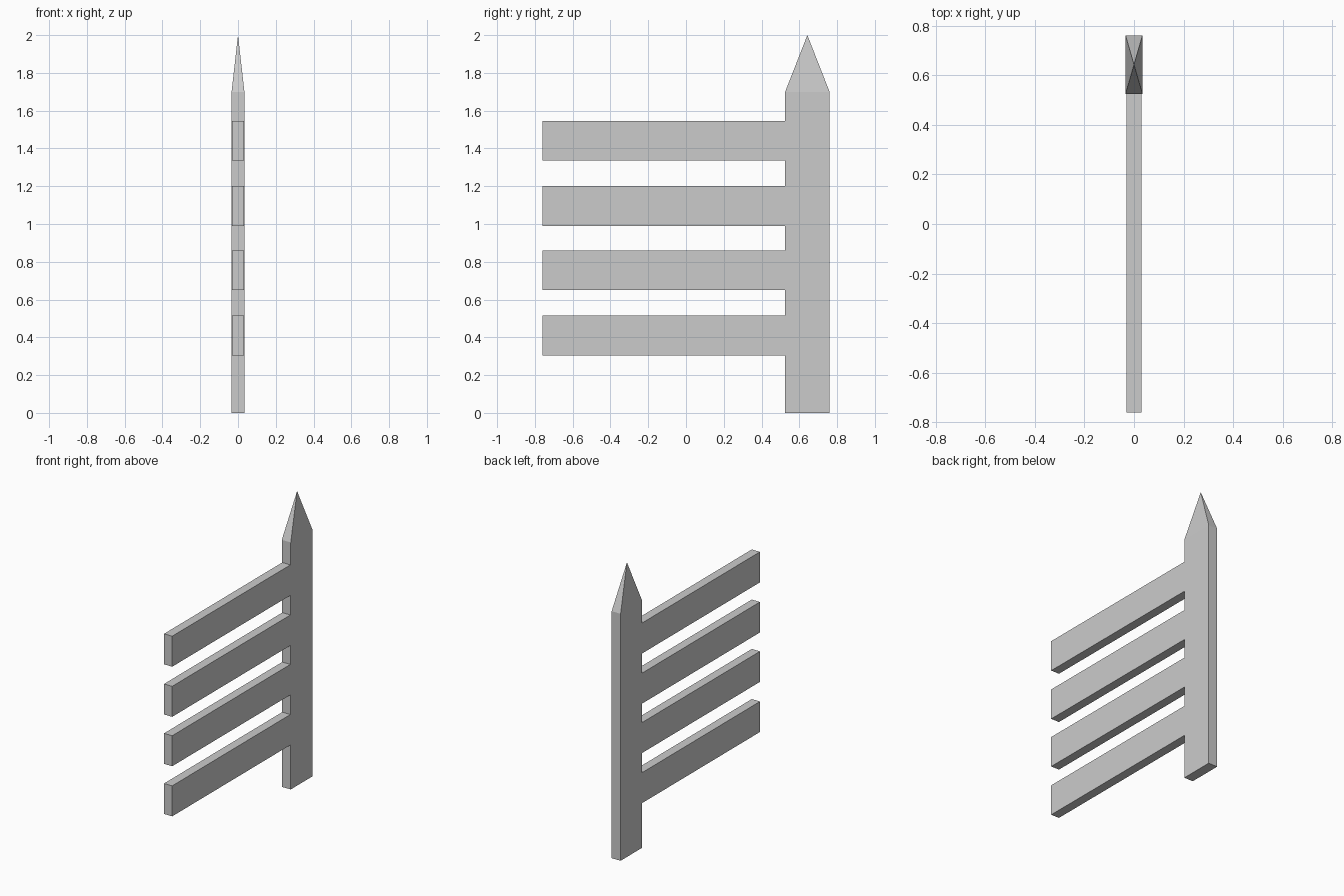
import bpy
import bmesh

if "Cube" in bpy.data.objects:
    bpy.data.objects.remove(bpy.data.objects["Cube"])

POST_FRONT, POST_BACK = 0.525, 0.76
POST_MID = (POST_FRONT + POST_BACK) / 2


def add_object(name, bm):
    bmesh.ops.recalc_face_normals(bm, faces=bm.faces)
    mesh = bpy.data.meshes.new(name)
    bm.to_mesh(mesh)
    bm.free()
    obj = bpy.data.objects.new(name, mesh)
    bpy.context.collection.objects.link(obj)
    return obj


def box(x, y0, y1, z0, z1):
    bm = bmesh.new()
    bmesh.ops.create_cube(bm, size=1)
    for v in bm.verts:
        v.co = (v.co.x * 2 * x,
                y0 + (v.co.y + 0.5) * (y1 - y0),
                z0 + (v.co.z + 0.5) * (z1 - z0))
    return bm


# Post with a four-sided pointed tip
bm = box(0.034, POST_FRONT, POST_BACK, 0, 1.70)
top = max(bm.faces, key=lambda f: f.calc_center_median().z)
bmesh.ops.poke(bm, faces=[top])
apex = [v for v in bm.verts if abs(v.co.x) < 1e-4][0]
apex.co = (0, POST_MID, 2.0)
add_object("post", bm)

# Horizontal rails, slightly thinner than the post and butted into its edge
for i, z in enumerate((0.305, 0.65, 0.99, 1.335)):
    add_object(f"rail_{i + 1}", box(0.031, -0.76, POST_FRONT + 0.002, z, z + 0.21))
